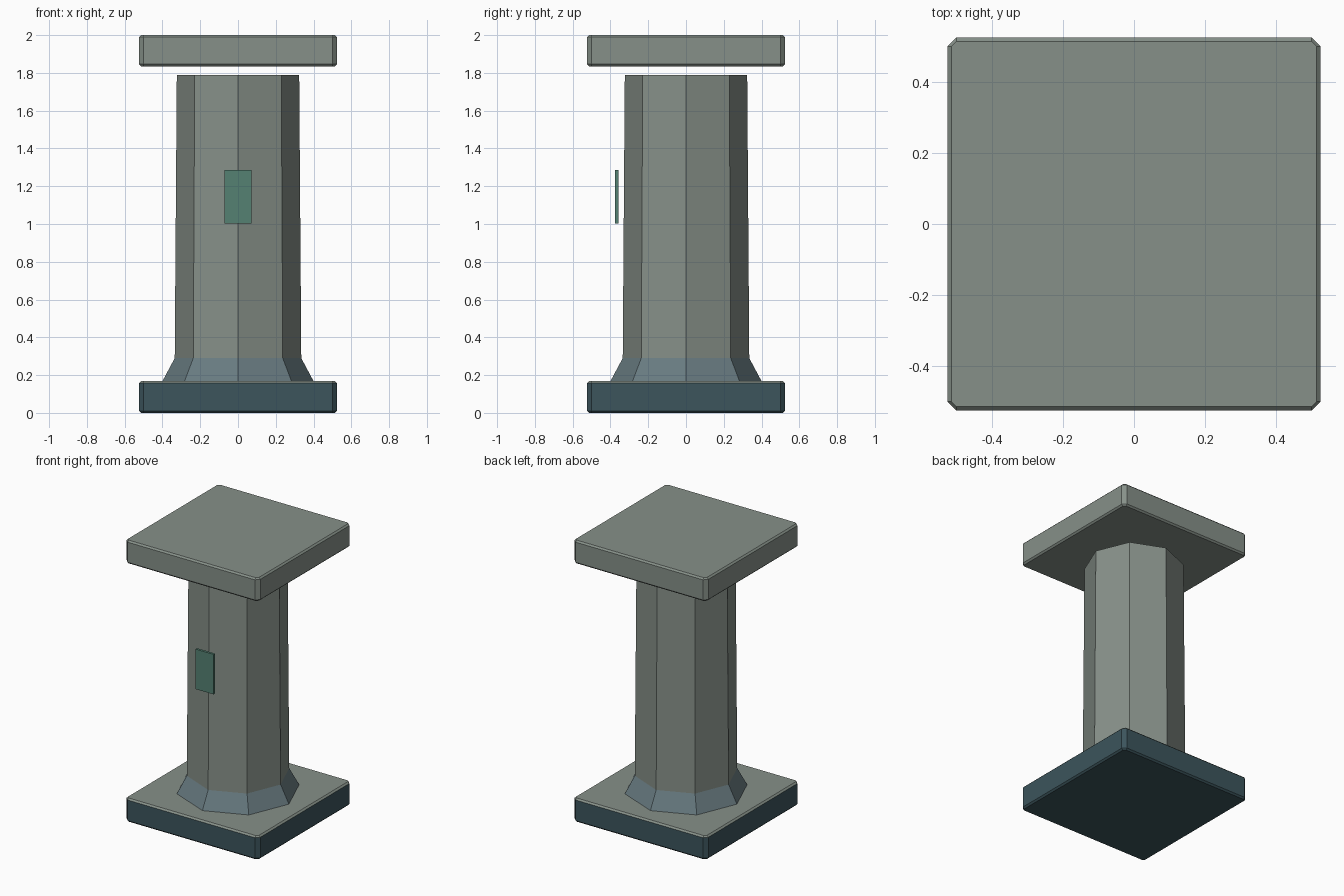
import bpy, math

if "Cube" in bpy.data.objects:
    bpy.data.objects.remove(bpy.data.objects["Cube"])


def material(name, rgb):
    m = bpy.data.materials.new(name)
    m.diffuse_color = (*rgb, 1)
    m.use_nodes = True
    m.node_tree.nodes["Principled BSDF"].inputs["Base Color"].default_value = m.diffuse_color
    return m


stone = material("stone", (0.24, 0.28, 0.25))
dark = material("dark_stone", (0.045, 0.09, 0.107))
blue = material("blue_stone", (0.14, 0.20, 0.22))
green = material("green_plate", (0.09, 0.22, 0.17))


def loft(name, rings, mats):
    """Skin a stack of equal-length rings and close both ends."""
    n = len(rings[0])
    verts = [p for r in rings for p in r]
    faces = [tuple(reversed(range(n))), tuple(range(len(verts) - n, len(verts)))]
    for k in range(len(rings) - 1):
        for i in range(n):
            j = (i + 1) % n
            faces.append((k * n + i, k * n + j, (k + 1) * n + j, (k + 1) * n + i))
    me = bpy.data.meshes.new(name)
    me.from_pydata(verts, [], faces)
    for m in mats:
        me.materials.append(m)
    ob = bpy.data.objects.new(name, me)
    bpy.context.collection.objects.link(ob)
    return ob


def slab_ring(h, z, c=0.5):
    # square outline with clipped corners, counter-clockwise
    return [(h, -c, z), (h, c, z), (c, h, z), (-c, h, z),
            (-h, c, z), (-h, -c, z), (-c, -h, z), (c, -h, z)]


def slab(name, z0, z1, mats):
    b = 0.011
    return loft(name, [slab_ring(0.514, z0), slab_ring(0.525, z0 + b),
                       slab_ring(0.525, z1 - b), slab_ring(0.514, z1)], mats)


def octagon(r, z):
    return [(r * math.cos(i * math.pi / 4), r * math.sin(i * math.pi / 4), z)
            for i in range(8)]


# base slab: dark sides, pale upper faces
base = slab("base_slab", 0.0, 0.168, [dark, stone])
for p in base.data.polygons:
    p.material_index = 1 if p.normal.z > 0.3 else 0

# top slab, floating just above the shaft
slab("top_slab", 1.835, 2.0, [stone])

# octagonal shaft with flared foot
shaft = loft("shaft", [octagon(0.4, 0.168), octagon(0.335, 0.29),
                       octagon(0.324, 1.79)], [stone, blue])
for p in shaft.data.polygons:
    if p.center.z < 0.28:
        p.material_index = 1

# small plate in front of the shaft
y0, y1, x = -0.375, -0.358, 0.071
loft("front_plate", [[(-x, y0, z), (x, y0, z), (x, y1, z), (-x, y1, z)]
                     for z in (1.003, 1.287)], [green])
